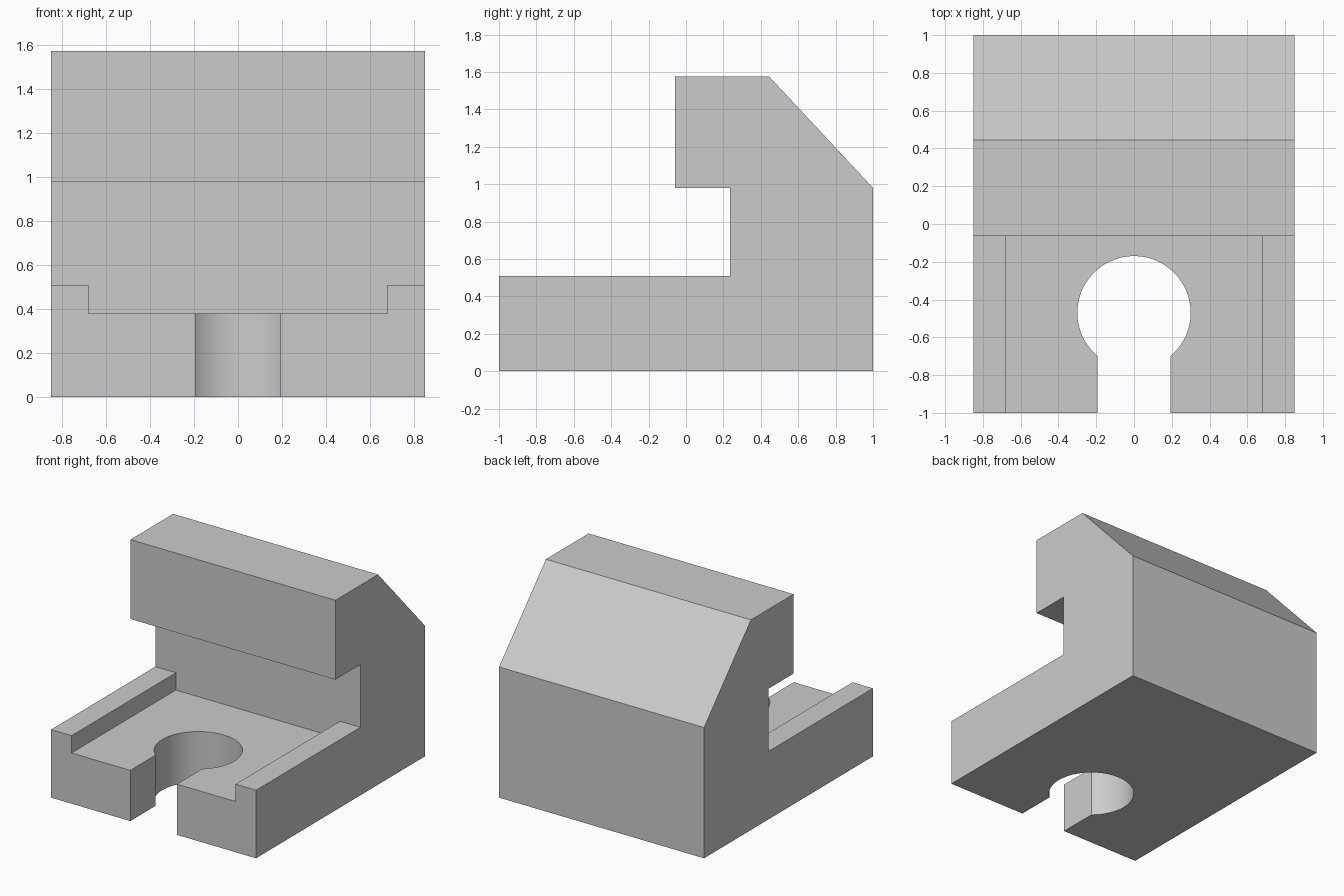
import bpy
import bmesh
import math
from mathutils import Vector

cube = bpy.data.objects.get("Cube")
if cube:
    bpy.data.objects.remove(cube, do_unlink=True)

grey = bpy.data.materials.new("plain grey")
grey.use_nodes = True
GREY = (0.6, 0.6, 0.6, 1)
grey.diffuse_color = GREY
grey.node_tree.nodes["Principled BSDF"].inputs["Base Color"].default_value = GREY


def prism(name, outline, direction):
    """Extrude a closed outline of 3D points along a direction."""
    bm = bmesh.new()
    face = bm.faces.new([bm.verts.new(p) for p in outline])
    result = bmesh.ops.extrude_face_region(bm, geom=[face])
    moved = [v for v in result["geom"] if isinstance(v, bmesh.types.BMVert)]
    bmesh.ops.translate(bm, verts=moved, vec=Vector(direction))
    bmesh.ops.recalc_face_normals(bm, faces=bm.faces[:])
    mesh = bpy.data.meshes.new(name)
    bm.to_mesh(mesh)
    bm.free()
    obj = bpy.data.objects.new(name, mesh)
    bpy.context.collection.objects.link(obj)
    mesh.materials.append(grey)
    return obj


def cut(body, cutter):
    """Subtract the cutter from the body and discard it."""
    cutter.hide_render = True
    mod = body.modifiers.new("cut", 'BOOLEAN')
    mod.operation = 'DIFFERENCE'
    mod.solver = 'EXACT'
    mod.object = cutter
    bpy.context.view_layer.objects.active = body
    bpy.ops.object.modifier_apply(modifier=mod.name)
    bpy.data.objects.remove(cutter, do_unlink=True)


# Body: base, back wall and overhanging jaw in one side profile
HALF = 0.85
side = [(-1, 0), (1, 0), (1, 0.98), (0.445, 1.575), (-0.06, 1.575),
        (-0.06, 0.98), (0.235, 0.98), (0.235, 0.51), (-1, 0.51)]
body = prism("clamp_body", [(-HALF, y, z) for y, z in side], (2 * HALF, 0, 0))

# Shallow channel between the two side rails
channel = [(-0.68, -1.2), (0.68, -1.2), (0.68, 0.235), (-0.68, 0.235)]
cut(body, prism("channel_cutter", [(x, y, 0.38) for x, y in channel], (0, 0, 0.3)))

# Keyhole: round hole opening to the front through a slot
RADIUS, CENTRE, SLOT, STEPS = 0.3, -0.47, 0.193, 72
start = -math.acos(SLOT / RADIUS)
sweep = math.pi - 2 * start
angles = [start + sweep * i / STEPS for i in range(STEPS + 1)]
keyhole = [(RADIUS * math.cos(a), CENTRE + RADIUS * math.sin(a), -0.1) for a in angles]
keyhole += [(-SLOT, -1.2, -0.1), (SLOT, -1.2, -0.1)]
cut(body, prism("keyhole_cutter", keyhole, (0, 0, 0.55)))

# Smooth hole wall, crisp edges elsewhere
bpy.ops.object.select_all(action='DESELECT')
body.select_set(True)
bpy.context.view_layer.objects.active = body
bpy.ops.object.shade_smooth_by_angle(angle=math.radians(30))
